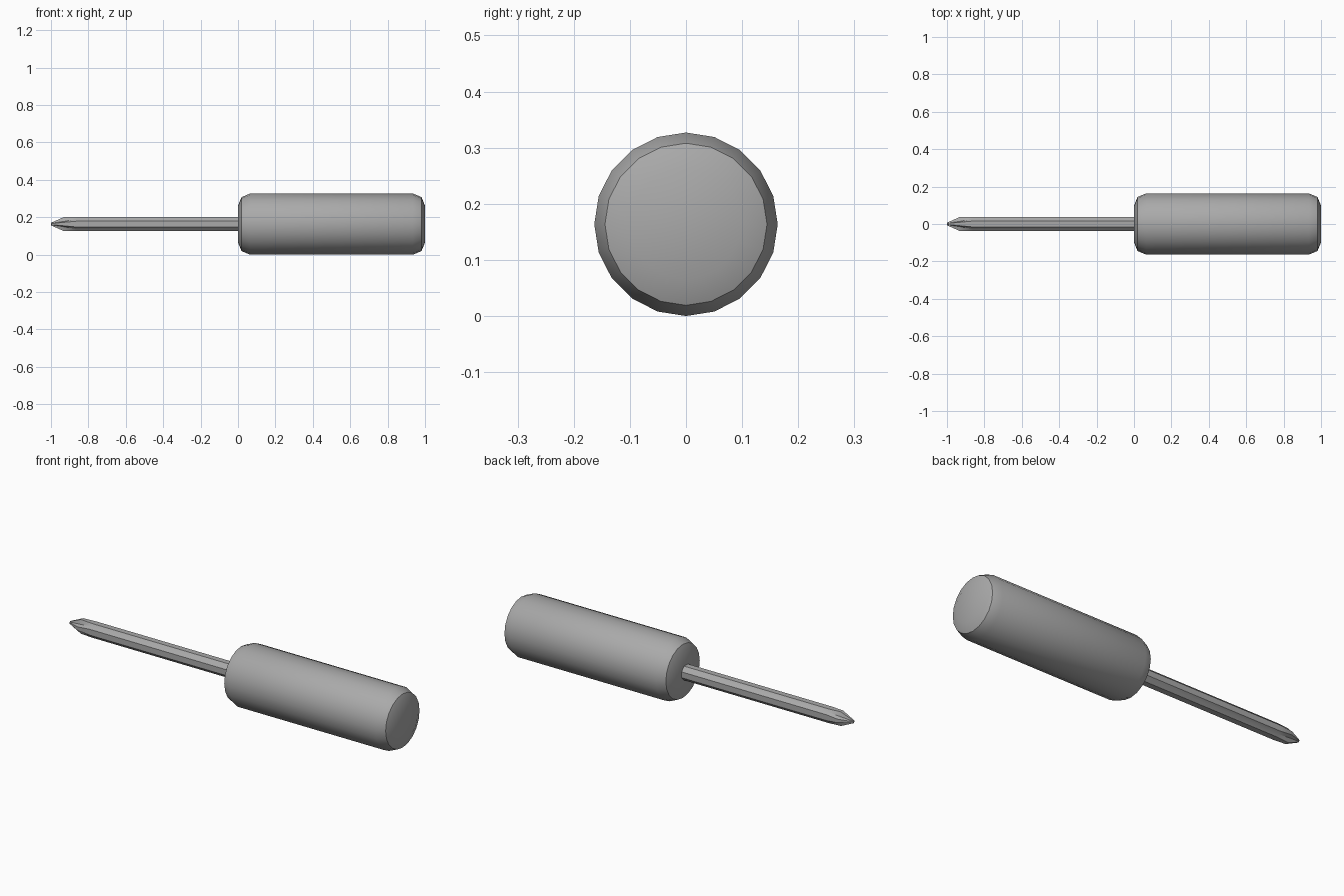
import bpy, bmesh, math
from mathutils import Matrix, Vector

if "Cube" in bpy.data.objects:
    bpy.data.objects.remove(bpy.data.objects["Cube"])

R = 0.1635  # handle radius and axis height

grey = bpy.data.materials.new("plain grey")
grey.use_nodes = True
colour = (0.4, 0.4, 0.4, 1)
grey.diffuse_color = colour
grey.node_tree.nodes["Principled BSDF"].inputs["Base Color"].default_value = colour


def loft(name, rings, smooth_angle):
    """Bridge rings of (y, z) points placed along x and cap both ends."""
    bm = bmesh.new()
    loops = [[bm.verts.new((x, y, z + R)) for y, z in pts] for x, pts in rings]
    for a, b in zip(loops, loops[1:]):
        for i in range(len(a)):
            j = (i + 1) % len(a)
            bm.faces.new((a[i], a[j], b[j], b[i]))
    bm.faces.new(loops[0])
    bm.faces.new(loops[-1])
    bmesh.ops.recalc_face_normals(bm, faces=bm.faces)
    mesh = bpy.data.meshes.new(name)
    bm.to_mesh(mesh)
    bm.free()
    mesh.materials.append(grey)
    obj = bpy.data.objects.new(name, mesh)
    bpy.context.collection.objects.link(obj)
    bpy.ops.object.select_all(action="DESELECT")
    obj.select_set(True)
    bpy.context.view_layer.objects.active = obj
    bpy.ops.object.shade_smooth_by_angle(angle=math.radians(smooth_angle))


def circle(r, sides=20):
    return [(r * math.cos(a), r * math.sin(a))
            for a in (2 * math.pi * i / sides for i in range(sides))]


def cross(height, width, groove):
    """Four ribs with a groove line between each pair."""
    quarter = [(height, -width), (height, width), (groove, groove)]
    pts = []
    for k in range(4):
        turn = Matrix.Rotation(k * math.pi / 2, 2)
        pts += [tuple(turn @ Vector(p)) for p in quarter]
    return pts


# Handle: cylinder with two-step rounded ends
bevel = 0.065
steps = [math.pi / 4 * i for i in range(3)]
start = [(bevel * (1 - math.sin(a)), R - bevel * (1 - math.cos(a))) for a in reversed(steps)]
profile = start + [(1 - x, r) for x, r in reversed(start)]
loft("handle", [(x, circle(r)) for x, r in profile], 30)

# Shaft: octagonal bar ending in a fluted cross tip
bar = cross(0.038, 0.0157, 0.02685)
loft("shaft", [
    (0.01, bar),
    (-0.86, bar),
    (-0.93, cross(0.038, 0.0095, 0.0145)),
    (-1.0, cross(0.007, 0.003, 0.004)),
], 30)
